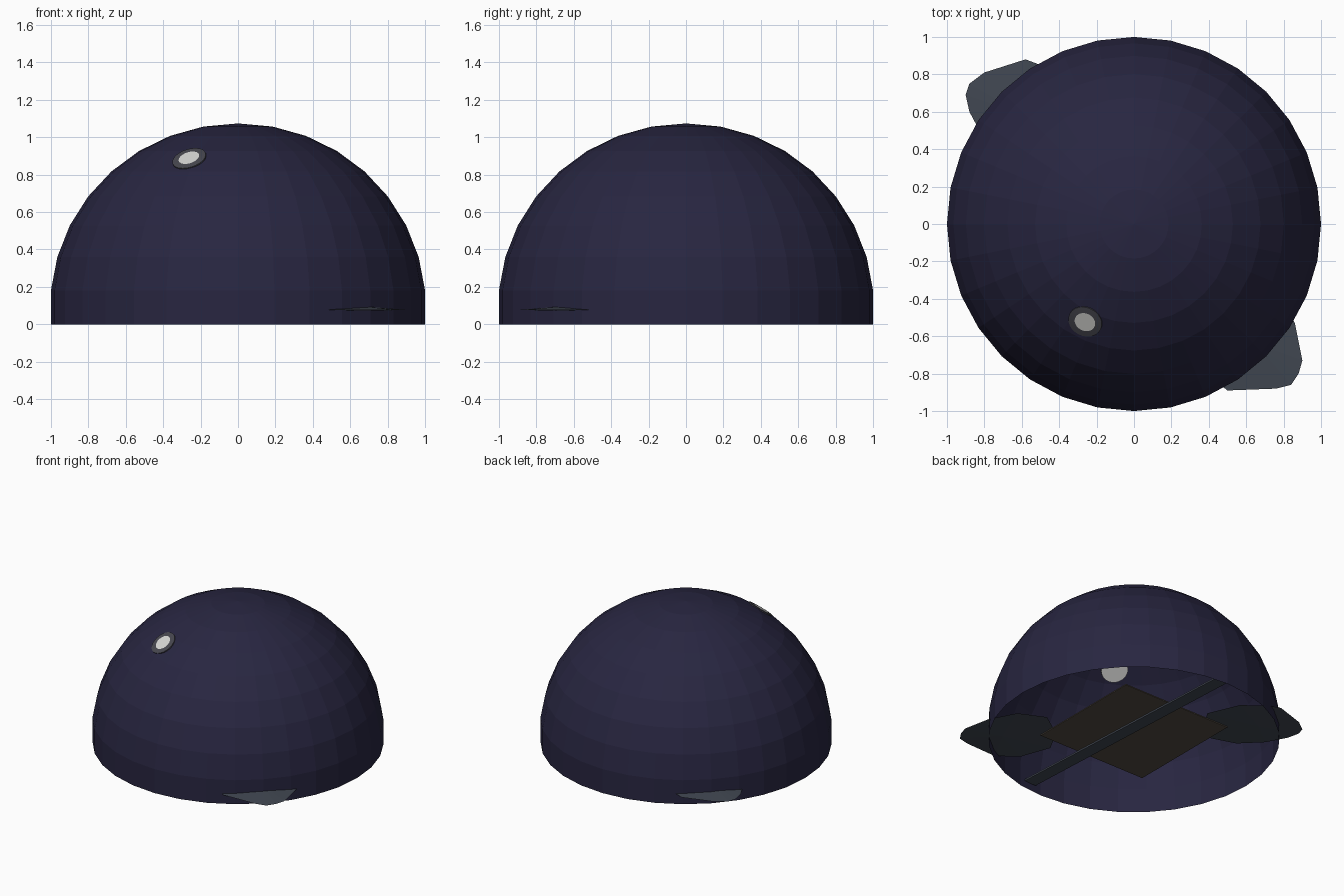
import bpy, bmesh, math
from mathutils import Vector, Matrix

if "Cube" in bpy.data.objects:
    bpy.data.objects.remove(bpy.data.objects["Cube"])


def material(name, rgb):
    m = bpy.data.materials.new(name)
    m.diffuse_color = (*rgb, 1)
    m.use_nodes = True
    m.node_tree.nodes["Principled BSDF"].inputs["Base Color"].default_value = m.diffuse_color
    return m


navy = material("dark navy", (0.021, 0.019, 0.052))
slate = material("slate grey", (0.053, 0.064, 0.084))
brown = material("dark brown", (0.088, 0.072, 0.055))
ring_grey = material("ring grey", (0.063, 0.063, 0.078))
white = material("off white", (0.68, 0.68, 0.66))


def finish(name, bm, *mats):
    me = bpy.data.meshes.new(name)
    bm.to_mesh(me)
    bm.free()
    for m in mats:
        me.materials.append(m)
    ob = bpy.data.objects.new(name, me)
    bpy.context.collection.objects.link(ob)
    return ob


def box(name, size, loc, angle, mat):
    bm = bmesh.new()
    bmesh.ops.create_cube(bm, size=1, matrix=Matrix.Translation(loc)
                          @ Matrix.Rotation(angle, 4, 'Z') @ Matrix.Diagonal((*size, 1)))
    return finish(name, bm, mat)


# Open-bottomed dome shell: a sphere with everything under the lowest ring removed
step = math.pi / 17
bm = bmesh.new()
bmesh.ops.create_uvsphere(bm, u_segments=32, v_segments=17, radius=1)
low = -math.sin(step / 2)
bmesh.ops.delete(bm, geom=[v for v in bm.verts if v.co.z < low - 0.01], context='VERTS')
s = 1 / math.cos(step / 2)
for v in bm.verts:
    v.co = (v.co.x * s, v.co.y * s, (v.co.z - low) * 0.983)
finish("dome", bm, navy)

# Spot on the dome: white disc with a grey rim, also seen white from inside
bm = bmesh.new()
n = 24
normal = Vector((-0.26, -0.52, 0.81)).normalized()
place = Matrix.Translation((-0.26, -0.52, 0.883)) @ normal.to_track_quat('Z', 'Y').to_matrix().to_4x4()
loops = [[bm.verts.new(place @ Vector((r * math.cos(2 * math.pi * i / n), r * math.sin(2 * math.pi * i / n), z)))
          for i in range(n)] for r, z in ((0.093, -0.014), (0.093, 0.006), (0.057, 0.009))]
bm.faces.new(loops[0][::-1])
for a, b in zip(loops, loops[1:]):
    for i in range(n):
        j = (i + 1) % n
        bm.faces.new((a[i], a[j], b[j], b[i])).material_index = 1
bm.faces.new(loops[2])
finish("spot", bm, white, ring_grey)

# Square plate and long bar across the open underside
box("base_plate", (0.91, 0.91, 0.008), (0, 0, 0.068), 0, brown)
box("base_bar", (0.10, 1.97, 0.012), (0.055, 0, 0.055), math.radians(3), slate)


# Thin flippers poking out under the rim on opposite corners
def flipper(name, outline):
    bm = bmesh.new()
    cx = sum(p[0] for p in outline) / len(outline)
    cy = sum(p[1] for p in outline) / len(outline)
    edge = [bm.verts.new((x, y, 0.077)) for x, y in outline]
    top = bm.verts.new((cx, cy, 0.098))
    bottom = bm.verts.new((cx, cy, 0.07))
    for a, b in zip(edge, edge[1:] + edge[:1]):
        bm.faces.new((a, b, top))
        bm.faces.new((b, a, bottom))
    bmesh.ops.recalc_face_normals(bm, faces=bm.faces)
    return finish(name, bm, slate)


flipper("front_flipper", [(0.28, -0.56), (0.36, -0.78), (0.50, -0.89), (0.76, -0.88), (0.84, -0.86), (0.88, -0.80),
                          (0.90, -0.73), (0.86, -0.53), (0.76, -0.34), (0.57, -0.25), (0.38, -0.38)])
flipper("back_flipper", [(-0.24, 0.50), (-0.34, 0.73), (-0.50, 0.85), (-0.58, 0.88), (-0.80, 0.81), (-0.88, 0.75),
                         (-0.90, 0.69), (-0.88, 0.60), (-0.80, 0.45), (-0.66, 0.31), (-0.48, 0.25), (-0.33, 0.35)])
